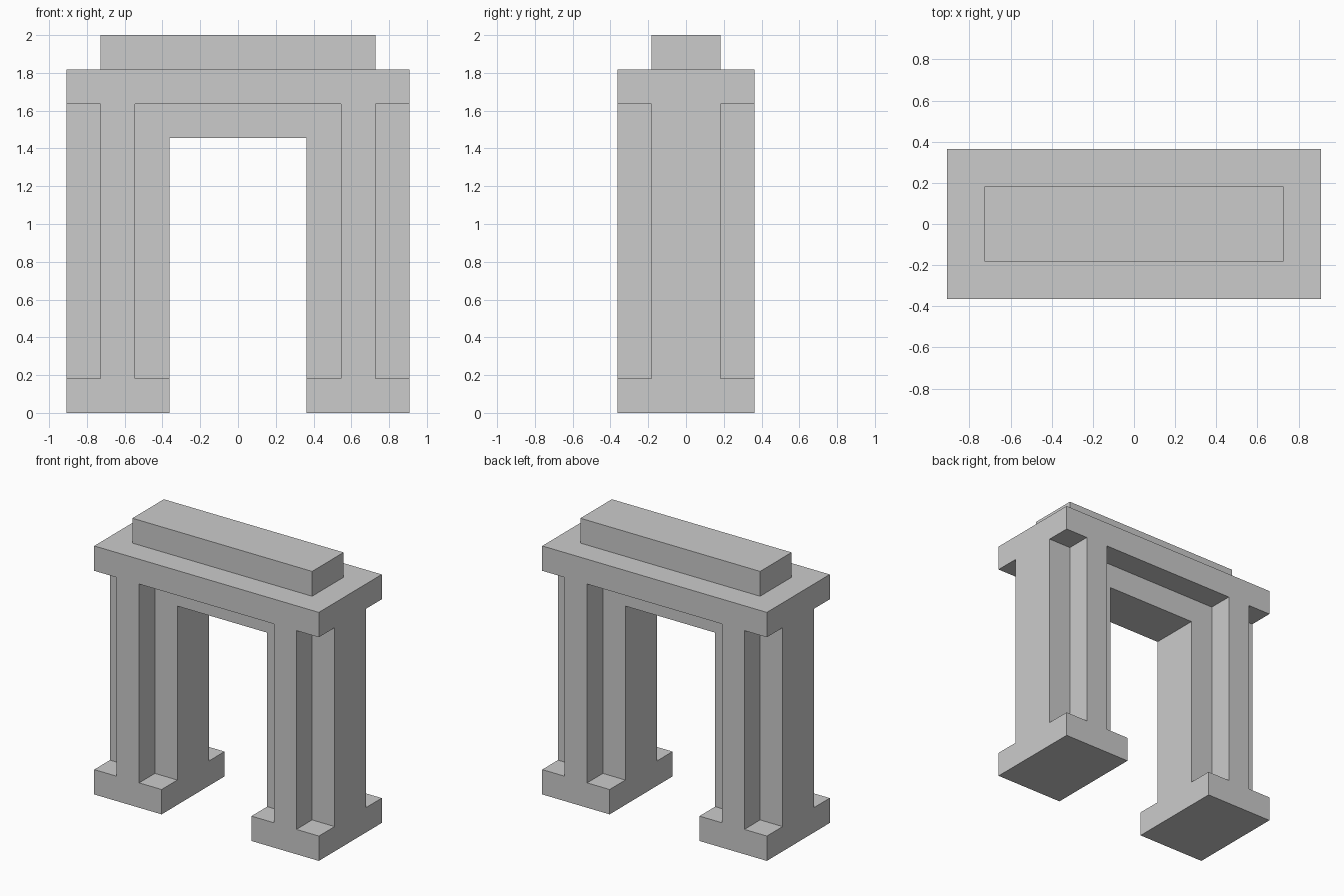
import bpy
import bmesh

if "Cube" in bpy.data.objects:
    bpy.data.objects.remove(bpy.data.objects["Cube"])

U = 2 / 11  # the whole gate sits on an 11-step module


def make_object(name, bm):
    bmesh.ops.recalc_face_normals(bm, faces=bm.faces)
    mesh = bpy.data.meshes.new(name)
    bm.to_mesh(mesh)
    bm.free()
    obj = bpy.data.objects.new(name, mesh)
    bpy.context.collection.objects.link(obj)
    return obj


def box(name, x, y, z):
    """Box from (min, max) ranges given in modules."""
    bm = bmesh.new()
    bmesh.ops.create_cube(bm, size=1)
    for v in bm.verts:
        v.co = [U * (sum(r) / 2 + c * abs(r[1] - r[0])) for c, r in zip(v.co, (x, y, z))]
    return make_object(name, bm)


def extrude_front_profile(name, points, half_depth):
    """Extrude an x/z outline through y, in modules."""
    bm = bmesh.new()
    face = bm.faces.new([bm.verts.new((x * U, -half_depth * U, z * U)) for x, z in points])
    new = bmesh.ops.extrude_face_region(bm, geom=[face])["geom"]
    moved = [g for g in new if isinstance(g, bmesh.types.BMVert)]
    bmesh.ops.translate(bm, verts=moved, vec=(0, 2 * half_depth * U, 0))
    return make_object(name, bm)


# Recessed arch: both leg cores and the beam over the opening
half = [(5, 9), (5, 1), (2, 1), (2, 8)]
outline = half + [(-x, z) for x, z in reversed(half)]
extrude_front_profile("arch_core", outline, 1)

# Feet, with a projecting pilaster on the front and back of each leg
for side, s in (("left", -1), ("right", 1)):
    box(side + "_foot", (2 * s, 5 * s), (-2, 2), (0, 1))
    for end, e in (("front", -1), ("back", 1)):
        box(f"{side}_{end}_pilaster", (3 * s, 4 * s), (e, 2 * e), (1, 9))

# Overhanging slab and the cap block on top
box("lintel_slab", (-5, 5), (-2, 2), (9, 10))
box("top_cap", (-4, 4), (-1, 1), (10, 11))
